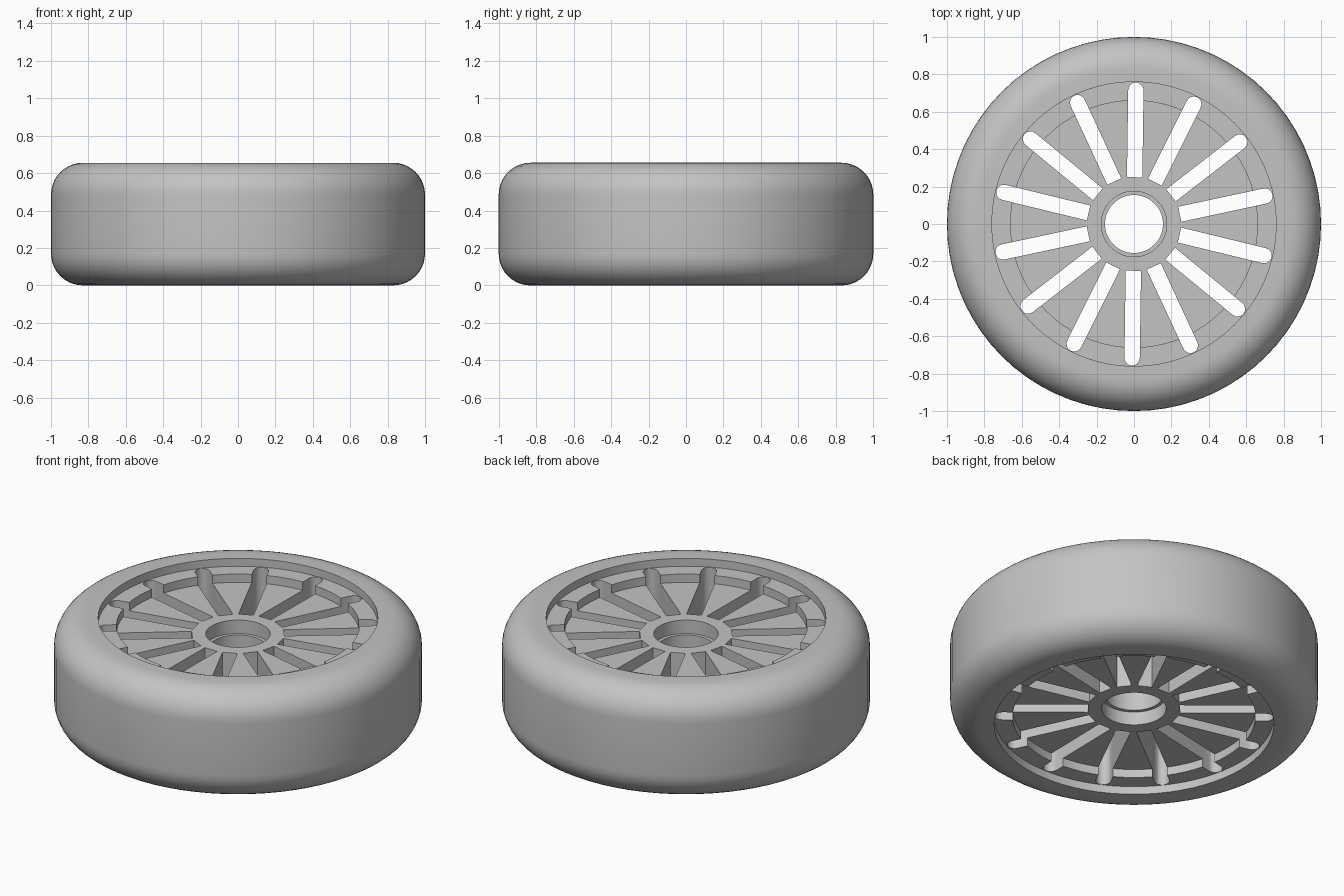
import bpy, bmesh, math
from mathutils import Matrix

HEIGHT = 0.655
MID = HEIGHT / 2
BORE = 0.76
SLOTS = 14

if "Cube" in bpy.data.objects:
    bpy.data.objects.remove(bpy.data.objects["Cube"], do_unlink=True)

grey = bpy.data.materials.new("plain grey")
grey.use_nodes = True
grey.diffuse_color = (0.55, 0.55, 0.55, 1)
grey.node_tree.nodes["Principled BSDF"].inputs["Base Color"].default_value = (0.55, 0.55, 0.55, 1)


def make_object(name, bm):
    bmesh.ops.recalc_face_normals(bm, faces=bm.faces)
    mesh = bpy.data.meshes.new(name)
    bm.to_mesh(mesh)
    bm.free()
    mesh.materials.append(grey)
    obj = bpy.data.objects.new(name, mesh)
    bpy.context.collection.objects.link(obj)
    return obj


def lathe(name, half, segments):
    """Spin a closed profile; half lists (radius, height above mid), top half only."""
    profile = half + [(r, -h) for r, h in reversed(half)]
    bm = bmesh.new()
    rings = []
    for i in range(segments):
        a = math.tau * i / segments
        rings.append([bm.verts.new((r * math.cos(a), r * math.sin(a), MID + h)) for r, h in profile])
    n = len(profile)
    for i in range(segments):
        p, q = rings[i], rings[(i + 1) % segments]
        for j in range(n):
            k = (j + 1) % n
            bm.faces.new((p[j], q[j], q[k], p[k]))
    return make_object(name, bm)


def smooth(obj, degrees):
    bpy.ops.object.select_all(action="DESELECT")
    obj.select_set(True)
    bpy.context.view_layer.objects.active = obj
    bpy.ops.object.shade_smooth_by_angle(angle=math.radians(degrees))


# Tyre: flat sides, rounded shoulders, straight tread
shoulder = 0.17
steps = 10
tyre_profile = [(BORE, MID)]
for i in range(steps + 1):
    a = math.pi / 2 * (1 - i / steps)
    tyre_profile.append((1 - shoulder + shoulder * math.cos(a), MID - shoulder + shoulder * math.sin(a)))
tyre = lathe("tyre", tyre_profile, 72)

# Core: spoke disc with a raised outer ring and a bearing seat on each side
face, ring, seat = 0.23, 0.28, 0.15
core = lathe("spoked_core", [
    (0.155, seat), (0.175, seat), (0.175, face), (0.66, face),
    (0.66, ring), (BORE + 0.02, ring)], 72)

# Slot cutters: square inner end, round outer end
half_width = 0.041
tip = BORE - 0.003 - half_width
outline = [(0.25, half_width), (0.25, -half_width)]
for i in range(9):
    a = math.pi * (i / 8 - 0.5)
    outline.append((tip + half_width * math.cos(a), half_width * math.sin(a)))
bm = bmesh.new()
for s in range(SLOTS):
    turn = Matrix.Rotation(math.radians(89.2) + math.tau * s / SLOTS, 4, "Z")
    base = bm.faces.new([bm.verts.new((x, y, -0.1)) for x, y in outline])
    grown = bmesh.ops.extrude_face_region(bm, geom=[base])["geom"]
    top = [v for v in grown if isinstance(v, bmesh.types.BMVert)]
    bmesh.ops.translate(bm, verts=top, vec=(0, 0, HEIGHT + 0.2))
    bmesh.ops.transform(bm, matrix=turn, verts=top + list(base.verts))
cutter = make_object("slot_cutter", bm)
cutter.hide_render = True

cut = core.modifiers.new("slots", "BOOLEAN")
cut.operation = "DIFFERENCE"
cut.solver = "EXACT"
cut.object = cutter
bpy.context.view_layer.objects.active = core
bpy.ops.object.modifier_apply(modifier=cut.name)
bpy.data.objects.remove(cutter, do_unlink=True)

smooth(tyre, 35)
smooth(core, 30)
